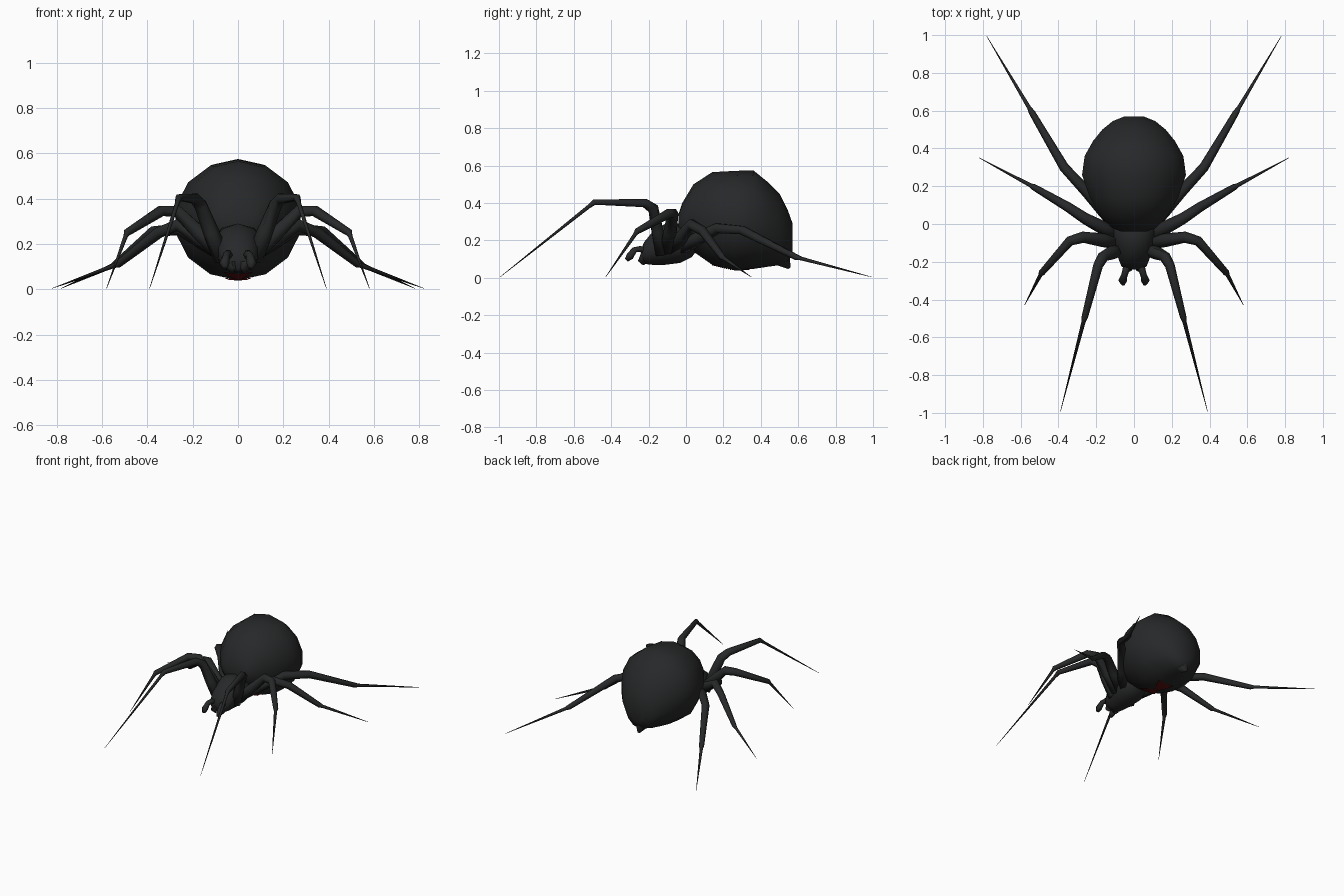
import bpy, bmesh, math
from mathutils import Vector

if "Cube" in bpy.data.objects:
    bpy.data.objects.remove(bpy.data.objects["Cube"])


def material(name, rgb):
    m = bpy.data.materials.new(name)
    m.diffuse_color = (*rgb, 1)
    m.use_nodes = True
    m.node_tree.nodes["Principled BSDF"].inputs["Base Color"].default_value = m.diffuse_color
    return m


BLACK = material("black", (0.02, 0.021, 0.022))
RED = material("dark red", (0.1, 0.005, 0.005))


def finish(name, bm, mat):
    bmesh.ops.recalc_face_normals(bm, faces=bm.faces)
    me = bpy.data.meshes.new(name)
    bm.to_mesh(me)
    bm.free()
    for p in me.polygons:
        p.use_smooth = True
    me.materials.append(mat)
    ob = bpy.data.objects.new(name, me)
    bpy.context.collection.objects.link(ob)
    return ob


def skin(name, rings, mat=BLACK):
    """Join rings of points into a closed skin."""
    bm = bmesh.new()
    vs = [[bm.verts.new(p) for p in r] for r in rings]
    n = len(rings[0])
    for a, b in zip(vs, vs[1:]):
        for i in range(n):
            j = (i + 1) % n
            bm.faces.new((a[i], a[j], b[j], b[i]))
    bm.faces.new(vs[0])
    bm.faces.new(vs[-1])
    return finish(name, bm, mat)


def body(name, sections, n):
    """Ellipse sections: y, bottom z, top z, half width."""
    rings = []
    for y, lo, hi, w in sections:
        rings.append([(w * math.sin(2 * math.pi * i / n), y,
                       (lo + hi) / 2 + (hi - lo) / 2 * math.cos(2 * math.pi * i / n))
                      for i in range(n)])
    return skin(name, rings)


def limb(name, path, n=6):
    """Tapered tube through points x, y, z, radius."""
    pts = [Vector(p[:3]) for p in path]
    rings = []
    for k, p in enumerate(pts):
        t = Vector()
        if k:
            t += (p - pts[k - 1]).normalized()
        if k < len(pts) - 1:
            t += (pts[k + 1] - p).normalized()
        t.normalize()
        side = t.cross(Vector((0, 0, 1))).normalized()
        up = side.cross(t)
        r = path[k][3]
        rings.append([p + r * (side * math.cos(2 * math.pi * i / n)
                               + up * math.sin(2 * math.pi * i / n)) for i in range(n)])
    return skin(name, rings)


# Abdomen
ABDOMEN = [(-0.04, .25, .34, .07), (-0.02, .21, .40, .12), (.04, .14, .50, .18),
           (.14, .07, .565, .24), (.26, .04, .572, .282), (.36, .048, .575, .268),
           (.44, .06, .51, .222), (.50, .068, .45, .172), (.545, .08, .36, .115),
           (.57, .14, .29, .05)]
body("abdomen", ABDOMEN, 14)

# Spinneret point under the rear of the abdomen
limb("spinneret", [(0, .46, .16, .09), (0, .51, .11, .055), (0, .553, .052, .008)], 8)

# Head and thorax
body("cephalothorax", [(-.24, .09, .15, .04), (-.225, .075, .19, .07), (-.18, .07, .245, .088),
                       (-.11, .07, .29, .105), (-.03, .08, .29, .12), (.03, .11, .25, .09),
                       (.06, .15, .22, .04)], 10)


# Hourglass mark laid just under the belly
def belly(x, y):
    for a, b in zip(ABDOMEN, ABDOMEN[1:]):
        if a[0] <= y <= b[0]:
            t = (y - a[0]) / (b[0] - a[0])
            lo, hi, w = (a[k] + (b[k] - a[k]) * t for k in (1, 2, 3))
            return (lo + hi) / 2 - (hi - lo) / 2 * math.sqrt(1 - (x / w) ** 2) - .003


bm = bmesh.new()
rows = [[bm.verts.new((s * w, y, belly(s * w, y))) for s in (-1, 0, 1)]
        for y, w in [(.14, .065), (.19, .04), (.235, .015), (.28, .04), (.34, .065)]]
for a, b in zip(rows, rows[1:]):
    for i in range(2):
        bm.faces.new((a[i], b[i], b[i + 1], a[i + 1]))
finish("hourglass_mark", bm, RED)

# Legs from hip to tip, mirrored left and right
LEGS = {
    "first": [(.07, -.13, .13), (.165, -.175, .37), (.19, -.22, .40), (.26, -.49, .405), (.39, -.995, .004)],
    "second": [(.07, -.10, .15), (.27, -.07, .345), (.34, -.09, .345), (.49, -.26, .25), (.58, -.43, .004)],
    "third": [(.07, -.07, .16), (.26, .03, .285), (.35, .09, .25), (.53, .195, .11), (.82, .35, .004)],
    "fourth": [(.07, -.03, .16), (.25, .17, .265), (.37, .30, .255), (.54, .59, .11), (.78, .995, .004)],
}
RADII = (.038, .03, .026, .017, .001)
for s, side in ((1, "right"), (-1, "left")):
    for name, pts in LEGS.items():
        path = [(s * x, y, z, r) for (x, y, z), r in zip(pts, RADII)]
        # fuller thigh between hip and knee
        a, b = path[0], path[1]
        path.insert(1, tuple((a[k] + b[k]) / 2 for k in range(3)) + (.036,))
        # step down where the slender foot begins
        a, b = path[-2], path[-1]
        path.insert(-1, tuple(a[k] + (b[k] - a[k]) * .06 for k in range(3)) + (.011,))
        limb(f"{name}_leg_{side}", path)
    # Feelers
    limb(f"palp_{side}", [(s * .035, -.19, .13, .02), (s * .043, -.245, .155, .018),
                          (s * .052, -.275, .15, .017), (s * .06, -.30, .115, .023),
                          (s * .057, -.318, .095, .012)])
    # Fangs
    limb(f"fang_{side}", [(s * .03, -.21, .14, .03), (s * .03, -.235, .09, .022),
                          (s * .025, -.225, .07, .006)])
